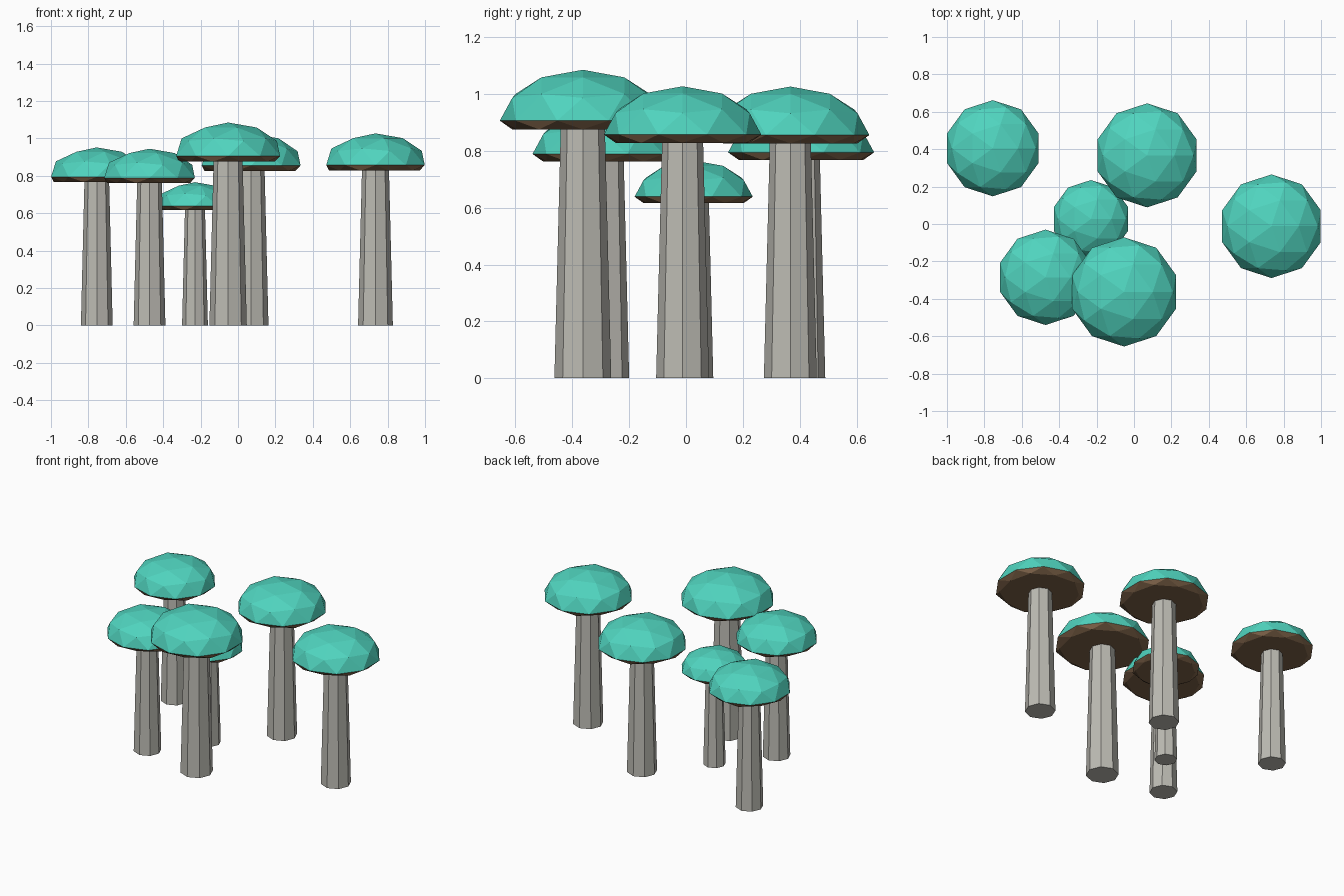
import bpy, bmesh

if "Cube" in bpy.data.objects:
    bpy.data.objects.remove(bpy.data.objects["Cube"])


def material(name, rgb):
    m = bpy.data.materials.new(name)
    m.diffuse_color = (*rgb, 1.0)
    m.use_nodes = True
    m.node_tree.nodes["Principled BSDF"].inputs["Base Color"].default_value = m.diffuse_color
    return m


TEAL = material("teal_cap", (0.08, 0.66, 0.52))
BROWN = material("brown_underside", (0.21, 0.125, 0.066))
GREY = material("pale_grey_stem", (0.51, 0.50, 0.455))


def finish(bm, name, mats):
    mesh = bpy.data.meshes.new(name)
    bm.to_mesh(mesh)
    bm.free()
    for m in mats:
        mesh.materials.append(m)
    obj = bpy.data.objects.new(name, mesh)
    bpy.context.collection.objects.link(obj)
    return obj


def cap(name, x, y, z, r):
    """Squashed icosphere, flattened just below its rim; z is the rim height."""
    bm = bmesh.new()
    bmesh.ops.create_icosphere(bm, subdivisions=2, radius=1.0)
    # faces below the rim are brown
    for f in bm.faces:
        f.material_index = 1 if f.calc_center_median().z < 0 else 0
    for v in bm.verts:
        v.co.z = max(v.co.z * 0.613, -0.105)
        v.co *= r
    obj = finish(bm, name, [TEAL, BROWN])
    obj.location = (x, y, z)


def stem(name, x, y, height, r):
    """Tapered eight-sided column standing on the ground."""
    bm = bmesh.new()
    bmesh.ops.create_cone(bm, cap_ends=True, segments=8, radius1=r,
                          radius2=r * 0.77, depth=height)
    bmesh.ops.translate(bm, verts=bm.verts, vec=(0, 0, height / 2))
    obj = finish(bm, name, [GREY])
    obj.location = (x, y, 0)


# x, y, top height, cap radius, stem radius
MUSHROOMS = [
    (-0.755, 0.405, 0.952, 0.257, 0.085),
    (-0.473, -0.285, 0.945, 0.255, 0.085),
    (-0.230, 0.027, 0.766, 0.208, 0.069),
    (-0.053, -0.363, 1.085, 0.292, 0.100),
    (0.070, 0.367, 1.026, 0.278, 0.093),
    (0.735, -0.012, 1.027, 0.277, 0.093),
]
for i, (x, y, top, r, stem_r) in enumerate(MUSHROOMS, 1):
    rim = top - 0.613 * r
    stem(f"mushroom_stem_{i}", x, y, rim, stem_r)
    cap(f"mushroom_cap_{i}", x, y, rim, r)
